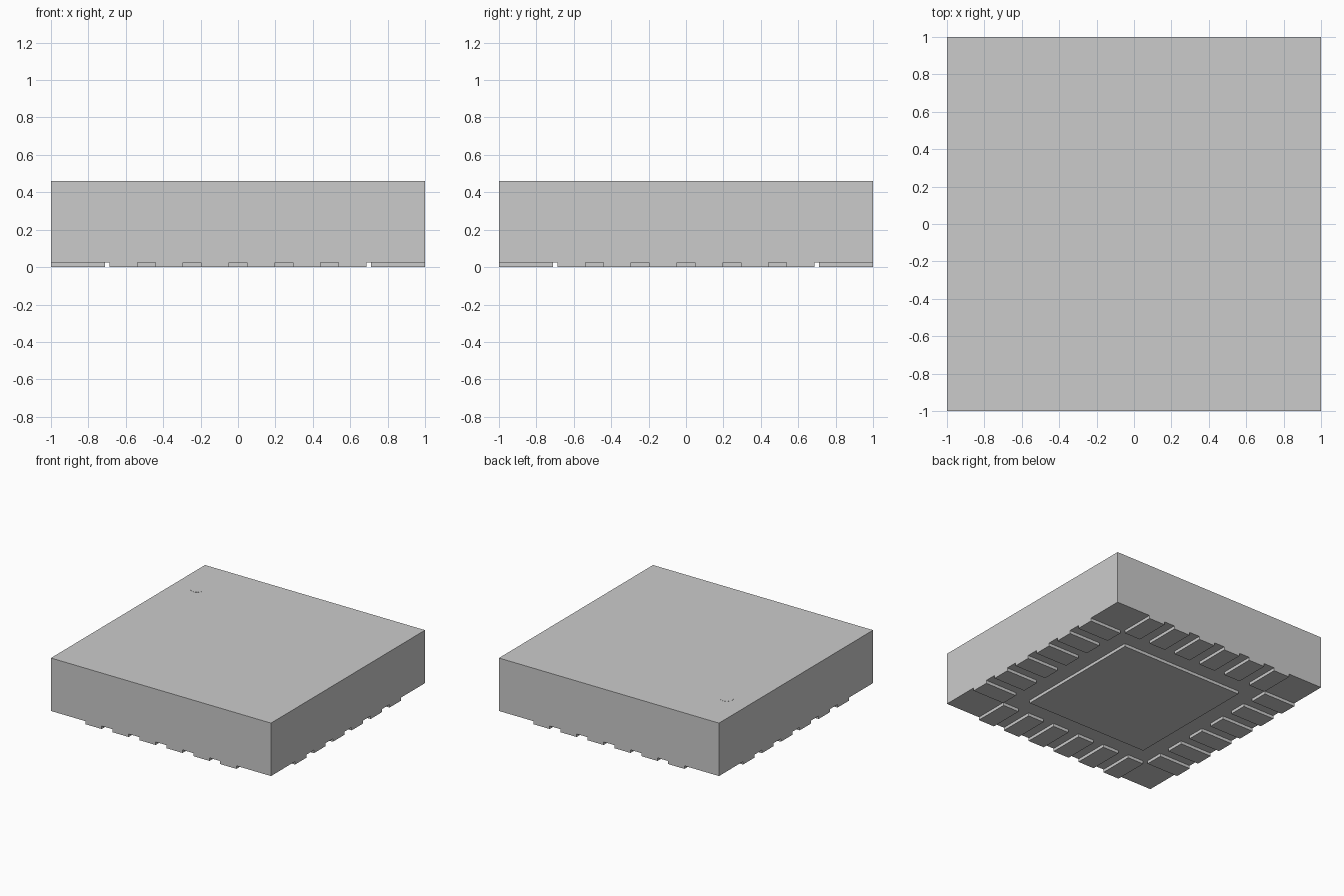
import bpy
import math

if "Cube" in bpy.data.objects:
    bpy.data.objects.remove(bpy.data.objects["Cube"], do_unlink=True)

HEIGHT = 0.46       # overall height
STANDOFF = 0.025    # thickness of the contacts below the body
PITCH = 0.245
LEAD_WIDTH = 0.148
LEAD_INNER = 0.71   # distance from the centre to a contact's inner end
PAD = 1.115

grey = bpy.data.materials.new("plain_grey")
grey.use_nodes = True
colour = (0.6, 0.6, 0.6, 1)
grey.diffuse_color = colour
grey.node_tree.nodes["Principled BSDF"].inputs["Base Color"].default_value = colour


def box(name, centre, size):
    bpy.ops.mesh.primitive_cube_add(size=1, location=centre)
    obj = bpy.context.object
    obj.name = name
    obj.scale = size
    bpy.ops.object.transform_apply(location=False, rotation=False, scale=True)
    obj.data.materials.append(grey)
    return obj


# Moulded body
box("body", (0, 0, (STANDOFF + HEIGHT) / 2), (2, 2, HEIGHT - STANDOFF))

# Central pad underneath
box("centre_pad", (0, 0, STANDOFF / 2), (PAD, PAD, STANDOFF))

# Six flat contacts along each of the four sides
middle = (1 + LEAD_INNER) / 2
length = 1 - LEAD_INNER
for i in range(6):
    along = (i - 2.5) * PITCH
    for side, sign in (("front", -1), ("back", 1)):
        box(f"{side}_contact_{i + 1}", (along, sign * middle, STANDOFF / 2),
            (LEAD_WIDTH, length, STANDOFF))
    for side, sign in (("right", -1), ("left", 1)):
        box(f"{side}_contact_{i + 1}", (sign * middle, along, STANDOFF / 2),
            (length, LEAD_WIDTH, STANDOFF))

# Thin round marker beside the first contact
bpy.ops.mesh.primitive_cylinder_add(vertices=32, radius=0.05, depth=0.002,
                                    location=(-0.8, 2.5 * PITCH, HEIGHT))
marker = bpy.context.object
marker.name = "corner_marker"
marker.data.materials.append(grey)
bpy.ops.object.shade_smooth_by_angle(angle=math.radians(30))
